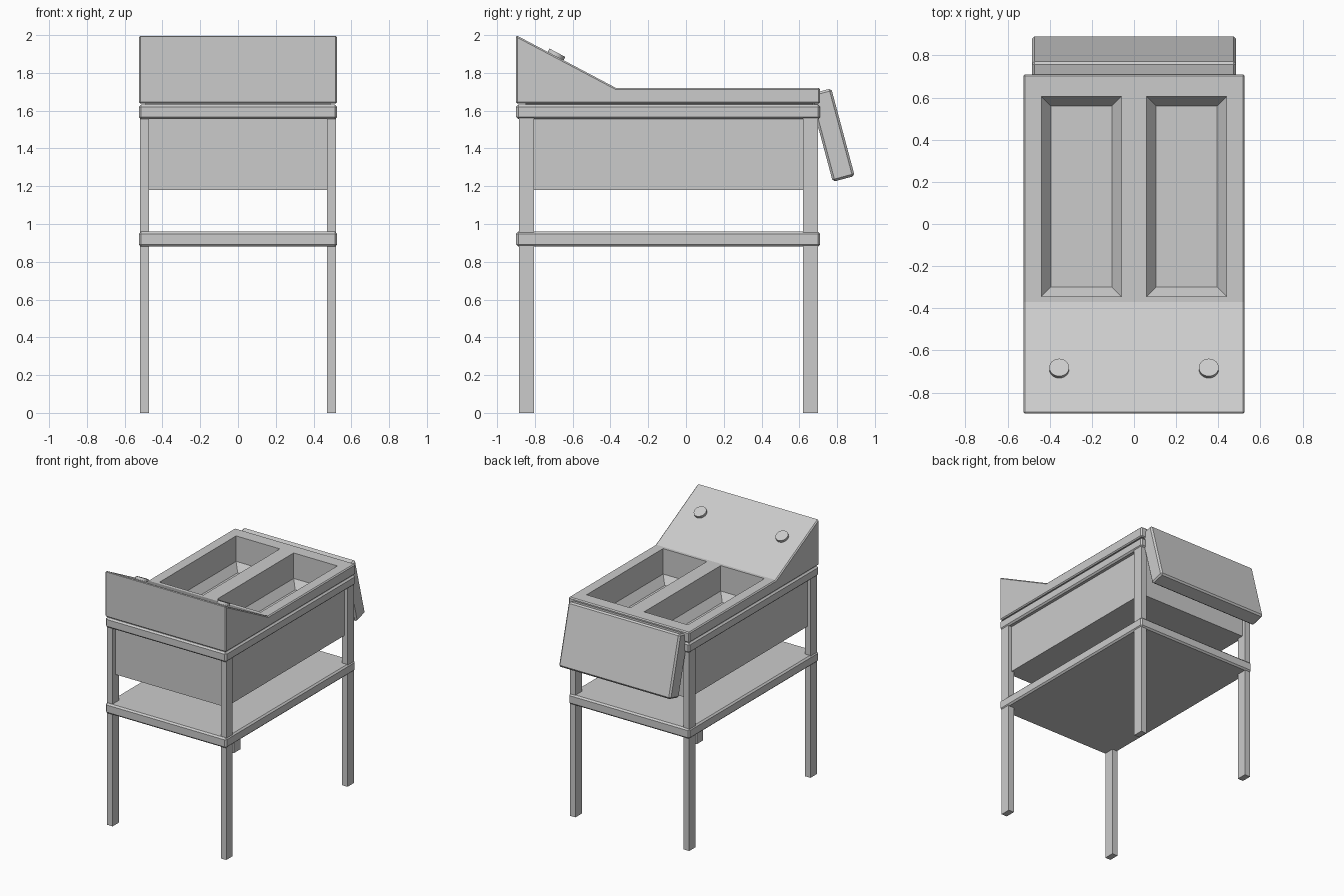
import bpy, bmesh, math
from mathutils import Vector

if "Cube" in bpy.data.objects:
    bpy.data.objects.remove(bpy.data.objects["Cube"])


def solid(name, rings, bevel=0.0):
    """Closed solid lofted through rings that share a vertex count."""
    bm = bmesh.new()
    loops = [[bm.verts.new(p) for p in ring] for ring in rings]
    n = len(loops[0])
    bm.faces.new(loops[0])
    bm.faces.new(loops[-1])
    for a, b in zip(loops, loops[1:]):
        for i in range(n):
            j = (i + 1) % n
            bm.faces.new((a[i], a[j], b[j], b[i]))
    bmesh.ops.recalc_face_normals(bm, faces=bm.faces)
    me = bpy.data.meshes.new(name)
    bm.to_mesh(me)
    bm.free()
    ob = bpy.data.objects.new(name, me)
    bpy.context.collection.objects.link(ob)
    if bevel:
        m = ob.modifiers.new("bevel", 'BEVEL')
        m.width = bevel
        m.segments = 1
        m.limit_method = 'ANGLE'
        m.angle_limit = math.radians(35)
    return ob


def rect(x0, x1, y0, y1, z):
    return [(x0, y0, z), (x1, y0, z), (x1, y1, z), (x0, y1, z)]


def box(name, x0, x1, y0, y1, z0, z1, bevel=0.0):
    return solid(name, [rect(x0, x1, y0, y1, z0), rect(x0, x1, y0, y1, z1)], bevel)


def extrude_x(name, profile, half, bevel=0.0):
    return solid(name, [[(x, y, z) for y, z in profile] for x in (-half, half)], bevel)


W, Y0, Y1 = 0.525, -0.90, 0.71

# worktop with the sloping control panel
top = extrude_x("worktop", [(Y0, 1.637), (Y0, 2.0), (-0.37, 1.72), (Y1, 1.72), (Y1, 1.637)], W, 0.008)

# rail frame under the worktop, lower shelf and basin housing
rail = box("upper_rail", -W, W, Y0, Y1, 1.555, 1.632, 0.012)
box("lower_shelf", -W, W, Y0, Y1, 0.88, 0.96, 0.012)
housing = box("basin_housing", -0.49, 0.49, -0.85, 0.67, 1.18, 1.66)

# legs
for s, side in ((-1, "left"), (1, "right")):
    xa, xb = sorted((s * 0.47, s * 0.518))
    box(f"front_leg_{side}", xa, xb, -0.885, -0.805, 0, 1.6)
    box(f"back_leg_{side}", xa, xb, 0.62, 0.70, 0, 1.6)

# two basins with chamfered floors, cut through the stacked parts
for x0, x1 in ((-0.44, -0.06), (0.06, 0.44)):
    rings = [rect(x0 + i, x1 - i, -0.345 + i, 0.605 - i, z)
             for z, i in ((1.46, 0.045), (1.52, 0.0), (1.9, 0.0))]
    cutter = solid("basin_cutter", rings)
    cutter.hide_render = True
    for ob in (top, rail, housing):
        m = ob.modifiers.new("basin", 'BOOLEAN')
        m.operation = 'DIFFERENCE'
        m.solver = 'EXACT'
        m.object = cutter
        bpy.context.view_layer.objects.active = ob
        for mod in [k.name for k in ob.modifiers]:
            bpy.ops.object.modifier_apply(modifier=mod)
    bpy.data.objects.remove(cutter)

# hinged flap hanging at the back
t = math.radians(15)
down = Vector((math.sin(t), -math.cos(t)))
inward = Vector((-math.cos(t), -math.sin(t)))
c = Vector((0.769, 1.718))
flap = [c, c + down * 0.48, c + down * 0.48 + inward * 0.12, c + inward * 0.12]
extrude_x("back_flap", [tuple(p) for p in flap], 0.485, 0.012)

# round buttons on the slope
slope = math.atan2(0.28, 0.53)
for x, side in ((-0.355, "left"), (0.355, "right")):
    bpy.ops.mesh.primitive_cylinder_add(vertices=24, radius=0.047, depth=0.04,
                                        location=(x, -0.69, 1.889), rotation=(-slope, 0, 0))
    ob = bpy.context.object
    ob.name = f"button_{side}"
    bpy.ops.object.shade_smooth_by_angle()
